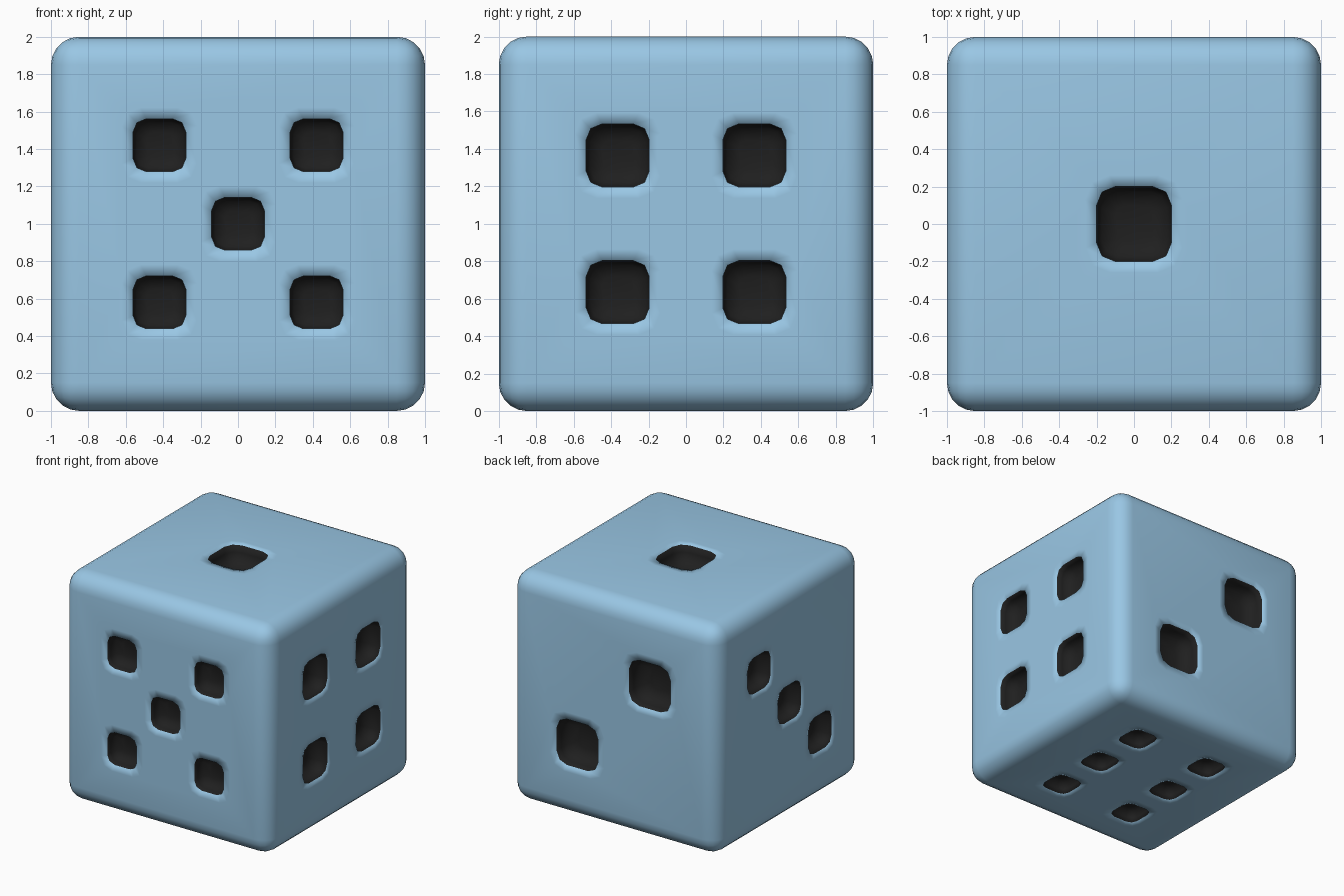
import bpy
import bmesh
from mathutils import Vector

if "Cube" in bpy.data.objects:
    bpy.data.objects.remove(bpy.data.objects["Cube"])

X, Y, Z = Vector((1, 0, 0)), Vector((0, 1, 0)), Vector((0, 0, 1))
a, b, c = 0.42, 0.365, 0.35

# Each face: outward normal, in-plane axes, pip half-width, pip centres
FACES = [
    (Z, X, Y, 0.20, [(0, 0)]),
    (Y, X, Z, 0.20, [(c, -c), (-c, c)]),
    (-X, Y, Z, 0.157, [(a, a), (0, 0), (-a, -a)]),
    (X, Y, Z, 0.168, [(s * b, t * b) for s in (-1, 1) for t in (-1, 1)]),
    (-Y, X, Z, 0.141, [(0, 0)] + [(s * a, t * a) for s in (-1, 1) for t in (-1, 1)]),
    (-Z, X, Y, 0.13, [(s * 0.37, t * 0.49) for s in (-1, 1) for t in (-1, 0, 1)]),
]

# Rounded-square outline with 12 corners, and bowl profile (width, depth)
OUTLINE = []
for sx, sy in ((1, 1), (-1, 1), (-1, -1), (1, -1)):
    pts = [(1, 0.5), (0.854, 0.854), (0.5, 1)]
    if sx * sy < 0:
        pts.reverse()
    OUTLINE += [(sx * p, sy * q) for p, q in pts]
BOWL = [(1, 0), (1, 0.33), (0.86, 0.66), (0.5, 0.8)]


def material(name, color):
    m = bpy.data.materials.new(name)
    m.diffuse_color = color
    m.use_nodes = True
    m.node_tree.nodes["Principled BSDF"].inputs["Base Color"].default_value = m.diffuse_color
    return m


def add_pip(bm, centre, u, v, n, half):
    """Bowl with a flat support ring; returns the ring's outer edges."""
    def ring(r, depth):
        return [bm.verts.new(centre + u * (p * r) + v * (q * r) - n * depth)
                for p, q in OUTLINE]

    rings = [ring(half + 0.06, 0)] + [ring(half * w, half * d) for w, d in BOWL]
    count = len(OUTLINE)
    for k, (r0, r1) in enumerate(zip(rings, rings[1:])):
        for i in range(count):
            j = (i + 1) % count
            f = bm.faces.new((r0[i], r0[j], r1[j], r1[i]))
            f.material_index = 0 if k == 0 else 1
    bm.faces.new(rings[-1]).material_index = 1
    return [bm.edges.get((rings[0][i], rings[0][(i + 1) % count])) for i in range(count)]


# Rounded cube body
bm = bmesh.new()
bmesh.ops.create_cube(bm, size=2)
bmesh.ops.bevel(bm, geom=bm.edges[:], offset=0.15, segments=5, profile=0.5, affect='EDGES')

# Replace each flat side by one with pips sunk into it
for n, u, v, half, centres in FACES:
    bm.normal_update()
    side = max((f for f in bm.faces if f.normal.dot(n) > 0.99), key=lambda f: f.calc_area())
    edges = list(side.edges)
    bmesh.ops.delete(bm, geom=[side], context='FACES_ONLY')
    for p, q in centres:
        edges += add_pip(bm, n + u * p + v * q, u, v, n, half)
    bmesh.ops.triangle_fill(bm, edges=edges, use_beauty=True, normal=n)

bmesh.ops.recalc_face_normals(bm, faces=bm.faces[:])
bmesh.ops.translate(bm, verts=bm.verts[:], vec=Z)
for f in bm.faces:
    f.smooth = True

mesh = bpy.data.meshes.new("die")
bm.to_mesh(mesh)
bm.free()
mesh.materials.append(material("body_blue", (0.32, 0.57, 0.78, 1)))
mesh.materials.append(material("pip_black", (0.014, 0.014, 0.014, 1)))
die = bpy.data.objects.new("die", mesh)
bpy.context.collection.objects.link(die)
